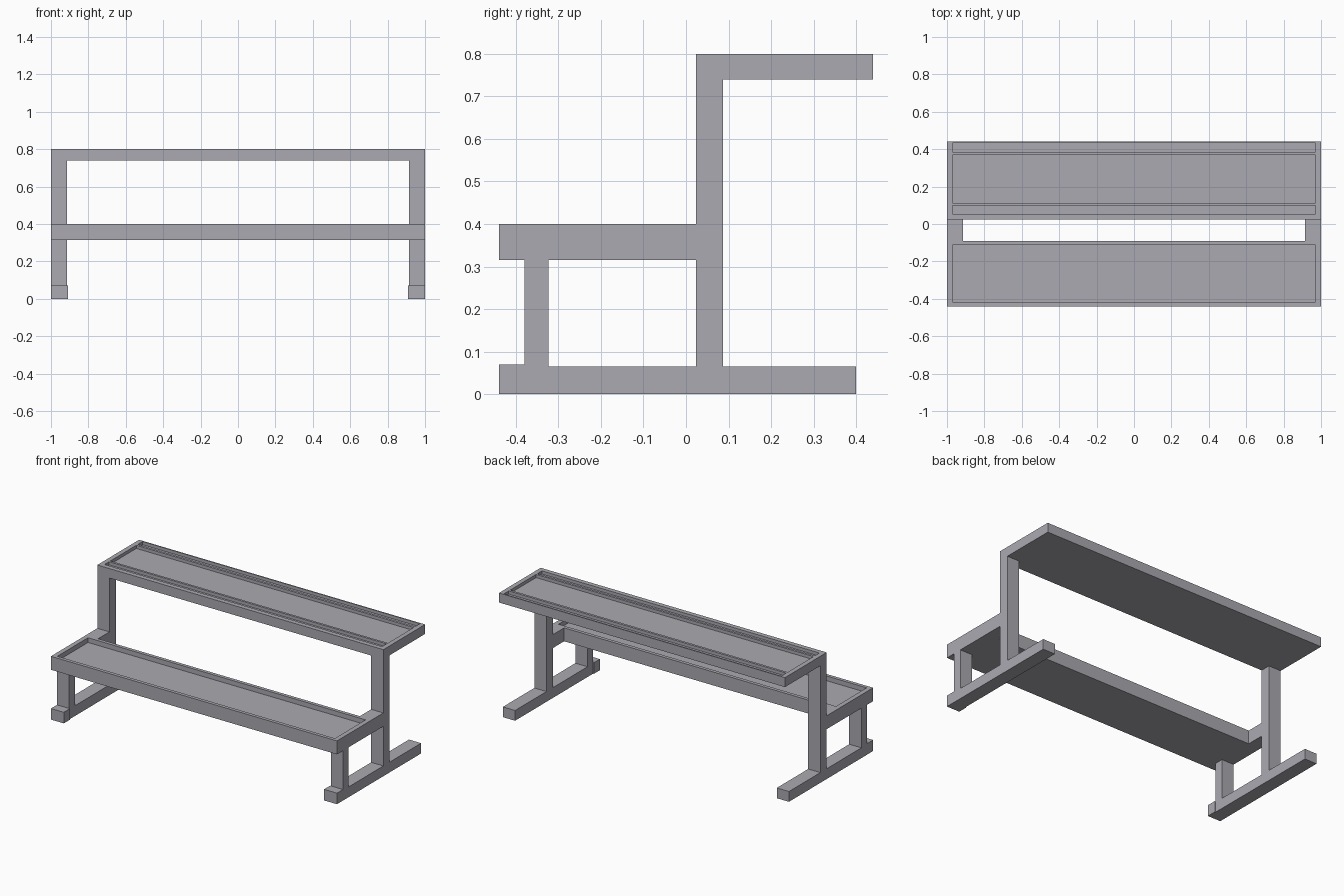
import bpy, bmesh

if "Cube" in bpy.data.objects:
    bpy.data.objects.remove(bpy.data.objects["Cube"])

grey = bpy.data.materials.new("cool grey")
grey.diffuse_color = (0.40, 0.40, 0.44, 1)
grey.use_nodes = True
grey.node_tree.nodes["Principled BSDF"].inputs["Base Color"].default_value = grey.diffuse_color


def add_object(name, bm):
    bmesh.ops.recalc_face_normals(bm, faces=bm.faces[:])
    mesh = bpy.data.meshes.new(name)
    bm.to_mesh(mesh)
    bm.free()
    mesh.materials.append(grey)
    obj = bpy.data.objects.new(name, mesh)
    bpy.context.collection.objects.link(obj)
    return obj


def mirrored_box(name, x, y, z):
    """Box given by its (min, max) ranges, mirrored across x = 0."""
    bm = bmesh.new()
    bmesh.ops.create_cube(bm, size=1)
    for v in bm.verts:
        v.co = [r[0] if c < 0 else r[1] for c, r in zip(v.co, (x, y, z))]
    obj = add_object(name, bm)
    obj.modifiers.new("mirror", 'MIRROR')
    return obj


def tray(name, ys, z, depth):
    """Long plank; every second strip between the ys is sunk into its top."""
    xs = (-1, -0.97, 0.97, 1)
    bm = bmesh.new()
    rows = [[bm.verts.new((x, y, z[1])) for x in xs] for y in ys]
    sunk = []
    for j in range(len(ys) - 1):
        for i in range(3):
            f = bm.faces.new((rows[j][i], rows[j][i + 1],
                              rows[j + 1][i + 1], rows[j + 1][i]))
            if i == 1 and j % 2:
                sunk.append(f)
    # outer sides and underside
    rim = [e for e in bm.edges if e.is_boundary]
    new = bmesh.ops.extrude_edge_only(bm, edges=rim)["geom"]
    for v in new:
        if isinstance(v, bmesh.types.BMVert):
            v.co.z = z[0]
    bmesh.ops.holes_fill(bm, edges=[e for e in bm.edges if e.is_boundary], sides=0)
    # recesses
    for f in sunk:
        out = bmesh.ops.extrude_face_region(bm, geom=[f])["geom"]
        for v in out:
            if isinstance(v, bmesh.types.BMVert):
                v.co.z -= depth
        if f.is_valid:
            bmesh.ops.delete(bm, geom=[f], context='FACES_ONLY')
    return add_object(name, bm)


# planks
tray("lower_shelf", (-0.44, -0.418, -0.112, -0.09), (0.315, 0.40), 0.03)
tray("upper_shelf", (0.023, 0.053, 0.098, 0.112, 0.37, 0.385, 0.432, 0.44),
     (0.74, 0.80), 0.02)

# end frames
side = (0.915, 1)
mirrored_box("floor_rail", side, (-0.38, 0.40), (0, 0.065))
mirrored_box("front_foot", (0.91, 1), (-0.44, -0.38), (0, 0.07))
mirrored_box("front_leg", side, (-0.38, -0.323), (0.065, 0.315))
mirrored_box("rear_post", side, (0.023, 0.087), (0.065, 0.74))
mirrored_box("shelf_arm", side, (-0.09, 0.023), (0.315, 0.40))
